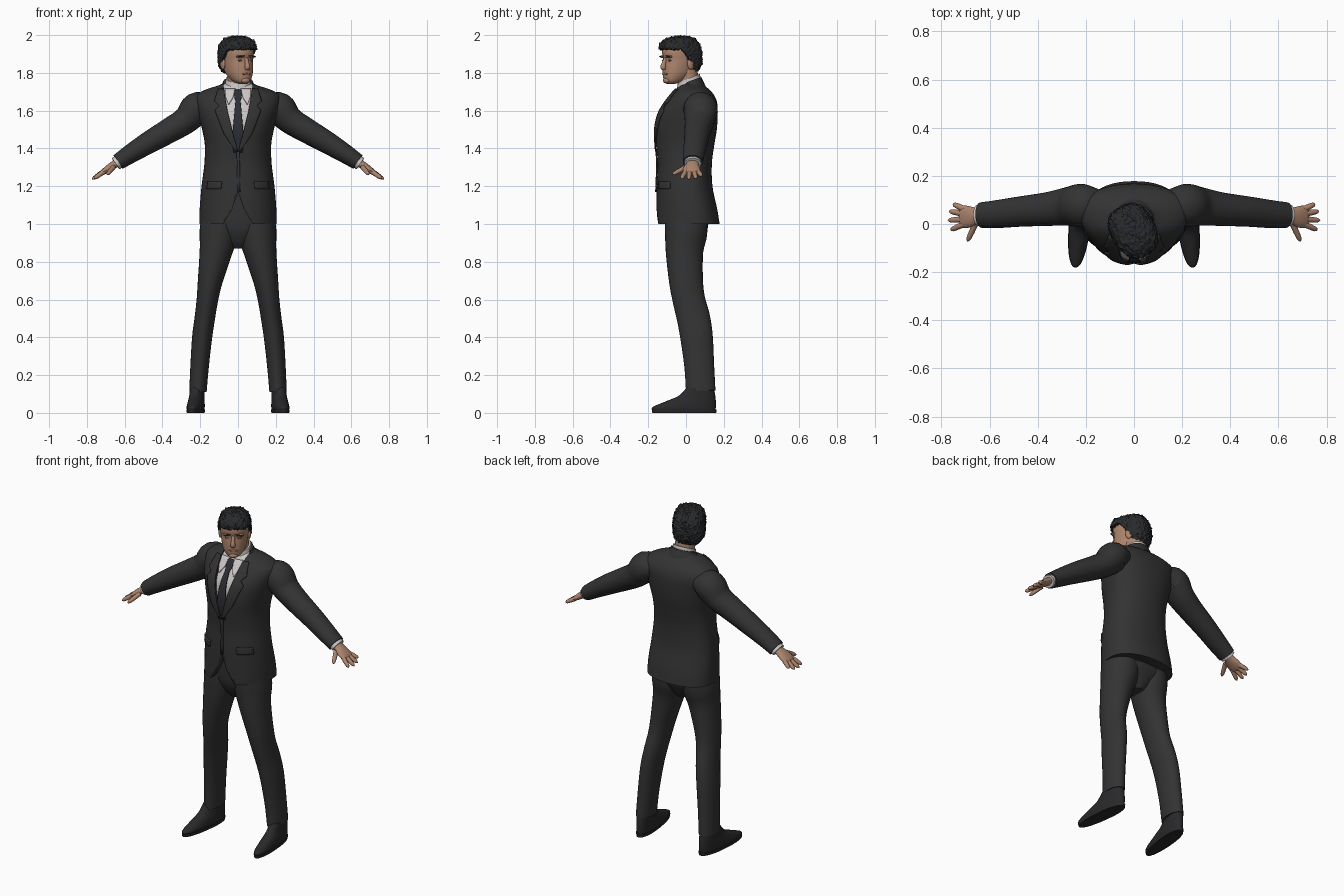
import bpy, bmesh, math
from mathutils import Vector, Matrix, noise

if "Cube" in bpy.data.objects:
    bpy.data.objects.remove(bpy.data.objects["Cube"])


def material(name, r, g, b):
    m = bpy.data.materials.new(name)
    m.use_nodes = True
    m.diffuse_color = (r, g, b, 1)
    node = m.node_tree.nodes["Principled BSDF"]
    node.inputs["Base Color"].default_value = (r, g, b, 1)
    node.inputs["Roughness"].default_value = 0.8
    return m


SUIT = material("charcoal suit", .033, .033, .033)
SHIRT = material("white shirt", .6, .57, .57)
TIE = material("dark tie", .025, .027, .034)
SKIN = material("skin", .42, .235, .155)
LIP = material("lips", .33, .16, .11)
HAIR = material("dark hair", .022, .023, .025)
SHOE = material("dark leather", .022, .022, .024)
SIDES = (("left", 1), ("right", -1))
POWER = 2.2


def finish(name, bm, mat, angle=45):
    bmesh.ops.recalc_face_normals(bm, faces=bm.faces[:])
    mesh = bpy.data.meshes.new(name)
    bm.to_mesh(mesh)
    bm.free()
    mesh.materials.append(mat)
    ob = bpy.data.objects.new(name, mesh)
    bpy.context.collection.objects.link(ob)
    bpy.ops.object.select_all(action="DESELECT")
    ob.select_set(True)
    bpy.context.view_layer.objects.active = ob
    bpy.ops.object.shade_smooth_by_angle(angle=math.radians(angle))
    return ob


def spline(rows, k=5):
    """Smooth in-between rows through the given ones."""
    r = [Vector(q) for q in rows]
    r = [r[0] * 2 - r[1]] + r + [r[-1] * 2 - r[-2]]
    out = []
    for i in range(1, len(r) - 2):
        a, b, c, d = r[i - 1:i + 3]
        for j in range(k):
            t = j / k
            out.append((b * 2 + (c - a) * t + (a * 2 - b * 5 + c * 4 - d) * t * t
                        + (b * 3 - a - c * 3 + d) * t ** 3) / 2)
    return out + [r[-2]]


def skin_rings(name, rings, mat, warp=None):
    bm = bmesh.new()
    loops = [[bm.verts.new(warp(p) if warp else p) for p in ring] for ring in rings]
    n = len(loops[0])
    for a, b in zip(loops, loops[1:]):
        for i in range(n):
            bm.faces.new((a[i], a[(i + 1) % n], b[(i + 1) % n], b[i]))
    bm.faces.new(loops[0])
    bm.faces.new(loops[-1])
    return finish(name, bm, mat)


def body(name, rows, mat, warp=None, n=48, mid=.6, k=5):
    """Stack of level outlines: height, half width, front, back."""
    rings = []
    for z, rx, yf, yb in spline(rows, k):
        ym = yf + (yb - yf) * mid
        ring = []
        for i in range(n):
            c, s = math.cos(math.tau * i / n), math.sin(math.tau * i / n)
            x = math.copysign(abs(c) ** (2 / POWER), c) * rx
            y = math.copysign(abs(s) ** (2 / POWER), s) * (yb - ym if s > 0 else ym - yf)
            ring.append(Vector((x, ym + y, z)))
        rings.append(ring)
    return skin_rings(name, rings, mat, warp)


def tube(name, rows, mat, side=1, warp=None, n=20, k=4):
    """Tube along a path: x, y, z, radius along y, radius across."""
    pts = spline(rows, k)
    rings = []
    for i, p in enumerate(pts):
        d = (pts[min(i + 1, len(pts) - 1)] - pts[max(i - 1, 0)]).to_3d().normalized()
        u = (Vector((0, 1, 0)) - d * d.y).normalized()
        v = d.cross(u)
        ring = []
        for j in range(n):
            t = math.tau * j / n
            q = p.to_3d() + u * math.cos(t) * p[3] + v * math.sin(t) * p[4]
            ring.append(Vector((q.x * side, q.y, q.z)))
        rings.append(ring)
    return skin_rings(name, rings, mat, warp)


# Torso outline, shared by jacket, shirt and the pieces lying on them
TORSO = [(1.0, .205, -.158, .178), (1.08, .203, -.157, .165), (1.2, .193, -.155, .14),
         (1.32, .178, -.15, .137), (1.42, .176, -.158, .15), (1.5, .19, -.162, .163),
         (1.58, .21, -.148, .168), (1.64, .225, -.115, .165), (1.68, .22, -.085, .15),
         (1.71, .175, -.062, .125), (1.735, .1, -.045, .095), (1.75, .075, -.02, .08)]
DENSE = spline(TORSO, 10)


def chest_y(x, z):
    for a, b in zip(DENSE, DENSE[1:]):
        if b[0] >= z:
            break
    _, rx, yf, yb = a.lerp(b, (z - a[0]) / (b[0] - a[0]))
    ym = yf + (yb - yf) * .6
    return ym - (ym - yf) * max(0, 1 - abs(x / rx) ** POWER) ** (1 / POWER)


def patch(name, rows, mat, side=1, off=.004, thick=.007, cols=6, k=4):
    """Thin plate on the chest: height, inner edge, outer edge."""
    bm = bmesh.new()
    rows = [Vector(r) for r in rows]
    fine = [a.lerp(b, j / k) for a, b in zip(rows, rows[1:]) for j in range(k)] + rows[-1:]
    grid = []
    for z, x0, x1 in fine:
        xs = [x0 + (x1 - x0) * j / cols for j in range(cols + 1)]
        grid.append([bm.verts.new((x * side, chest_y(x, z) - off, z)) for x in xs])
    for a, b in zip(grid, grid[1:]):
        for j in range(cols):
            bm.faces.new((a[j], a[j + 1], b[j + 1], b[j]))
    ob = finish(name, bm, mat)
    mod = ob.modifiers.new("thickness", "SOLIDIFY")
    mod.thickness, mod.offset = thick, 0


def cut(ob, outline, y0, y1):
    """Remove a prism drawn in the front plane."""
    bm = bmesh.new()
    face = bm.faces.new([bm.verts.new((x, y0, z)) for x, z in outline])
    ext = bmesh.ops.extrude_face_region(bm, geom=[face])["geom"]
    bmesh.ops.translate(bm, vec=(0, y1 - y0, 0),
                        verts=[g for g in ext if isinstance(g, bmesh.types.BMVert)])
    cutter = finish("cutter", bm, SUIT)
    cutter.hide_render = True
    mod = ob.modifiers.new("cut", "BOOLEAN")
    mod.operation, mod.object = "DIFFERENCE", cutter
    bpy.context.view_layer.objects.active = ob
    bpy.ops.object.modifier_apply(modifier=mod.name)
    bpy.data.objects.remove(cutter)


def ellipsoid(name, centre, size, mat, warp, tilt=0):
    bm = bmesh.new()
    bmesh.ops.create_icosphere(bm, subdivisions=3, radius=1)
    for v in bm.verts:
        p = Matrix.Rotation(tilt, 3, "Y") @ Vector([a * b for a, b in zip(v.co, size)])
        v.co = warp(p + Vector(centre))
    return finish(name, bm, mat)


# Jacket with open neck and cutaway front hem
neckline = [(0, 1.385), (.05, 1.56), (.075, 1.71), (.082, 1.9), (-.082, 1.9), (-.075, 1.71), (-.05, 1.56)]
jacket = body("jacket", TORSO, SUIT)
cut(jacket, neckline, -.3, .015)
cut(jacket, [(0, 1.17), (.03, 1.08), (.09, .98), (-.09, .98), (-.03, 1.08)], -.3, -.09)
collar = tube("jacket_collar", [(0, .02, 1.69, .083, .1), (0, .018, 1.725, .072, .088),
                                (0, .018, 1.75, .064, .078)], SUIT,
              warp=lambda p: p + Vector((0, 0, p.y * .35)))
cut(collar, neckline, -.3, .015)
patch("front_edge", [(1.17, -.002, .012), (1.4, -.008, .008)], SUIT, cols=2)
for word, s in SIDES:
    patch(word + "_lapel", [(1.385, 0, .012), (1.48, .027, .075), (1.6, .056, .122),
                            (1.625, .06, .1), (1.65, .065, .125), (1.715, .074, .105)], SUIT, s, .006)
    patch(word + "_pocket_flap", [(1.185, .09, .165), (1.225, .085, .16)], SUIT, s, .002)

# Shirt and tie
body("shirt", [(z, rx - .012, yf + .012, yb - .012) for z, rx, yf, yb in TORSO[3:]], SHIRT)
tube("shirt_collar", [(0, .012, 1.69, .068, .072), (0, .015, 1.73, .064, .068), (0, .015, 1.765, .058, .064)],
     SHIRT, warp=lambda p: p + Vector((0, 0, p.y * .4)))
patch("tie", [(1.38, -.024, .024), (1.47, -.03, .03), (1.655, -.013, .013),
              (1.67, -.019, .019), (1.71, -.022, .022)], TIE, off=-.003)
for word, s in SIDES:
    patch(word + "_collar_point", [(1.635, .047, .052), (1.67, .026, .065), (1.715, .014, .07)], SHIRT, s, -.003)

# Trousers
body("trouser_seat", [(.87, .03, -.05, .06), (.92, .1, -.085, .09), (1.0, .18, -.11, .118),
                      (1.2, .165, -.115, .11)], SUIT, mid=.5)
for word, s in SIDES:
    tube(word + "_trouser_leg", [
        (.1, 0, 1.04, .112, .095), (.102, 0, .95, .112, .102), (.118, -.008, .85, .099, .086),
        (.147, 0, .7, .09, .066), (.162, .015, .6, .086, .057), (.176, .04, .5, .088, .054),
        (.19, .056, .4, .086, .053), (.203, .07, .25, .079, .049), (.212, .078, .115, .078, .046)],
        SUIT, s, n=28)

    # Shoes, toes turned outward
    def toe_out(p):
        return Vector((s * (.225 - .1 * p.y + p.x), p.y, p.z))
    body(word + "_shoe", [(.01, .041, -.172, .155), (.03, .044, -.178, .158), (.06, .042, -.11, .158),
                          (.09, .039, -.04, .155), (.135, .037, .005, .148)], SHOE, toe_out, n=32)
    body(word + "_sole", [(0, .043, -.178, .16), (.018, .046, -.182, .162)], SHOE, toe_out, n=32, k=1)

    # Sleeves and cuffs
    tube(word + "_sleeve", [
        (.15, .075, 1.625, .07, .06), (.215, .077, 1.612, .09, .087), (.275, .073, 1.55, .08, .072),
        (.36, .062, 1.497, .07, .066), (.47, .052, 1.433, .063, .059), (.57, .041, 1.371, .058, .05),
        (.635, .037, 1.328, .053, .043)], SUIT, s, n=28)
    tube(word + "_cuff", [(.61, .037, 1.345, .045, .036), (.648, .036, 1.319, .045, .036)], SHIRT, s)

    # Hands with palms down
    tube(word + "_palm", [(.62, .036, 1.338, .03, .024), (.655, .034, 1.315, .034, .021),
                          (.685, .03, 1.295, .045, .019), (.715, .03, 1.274, .045, .014),
                          (.724, .03, 1.268, .03, .006)], SKIN, s)
    fingers = {"little": (.062, .752, .083, 1.255), "ring": (.042, .768, .053, 1.241),
               "middle": (.02, .773, .015, 1.237), "index": (.0, .762, -.025, 1.24),
               "thumb": (-.002, .692, -.072, 1.262)}
    for label, (y, tx, ty, tz) in fingers.items():
        base = Vector((.66 if label == "thumb" else .705, y, 1.3 if label == "thumb" else 1.28))
        tip = Vector((tx, ty, tz))
        tube(f"{word}_{label}_finger", [(*base.lerp(tip, t), r, r) for t, r in
             ((0, .013), (.5, .012), (.85, .0095), (1, .002))], SKIN, s, n=12)

# Neck and head, head turned to its left
TURN = Matrix.Translation((-.005, -.025, 0)) @ Matrix.Rotation(math.radians(30), 4, "Z")


def turn(p):
    return TURN @ Vector(p)


tube("neck", [(0, .02, 1.68, .056, .058), (0, .012, 1.75, .056, .056), (0, .0, 1.83, .058, .056)], SKIN)
body("head", [(1.742, .022, -.085, -.04), (1.757, .045, -.098, .0), (1.79, .064, -.103, .045),
              (1.83, .073, -.103, .075), (1.87, .077, -.1, .085), (1.91, .078, -.106, .09),
              (1.95, .07, -.095, .085), (1.98, .045, -.06, .06)], SKIN, turn, mid=.55)
tube("nose", [(0, -.095, 1.88, .008, .01), (0, -.104, 1.855, .012, .01), (0, -.11, 1.832, .016, .014),
              (0, -.107, 1.818, .01, .012)], SKIN, warp=turn)
ellipsoid("mouth", (0, -.1, 1.793), (.026, .007, .006), LIP, turn)
ellipsoid("chin", (0, -.09, 1.76), (.026, .017, .016), SKIN, turn)
for word, s in SIDES:
    ellipsoid(word + "_ear", (s * .08, .012, 1.85), (.01, .02, .033), SKIN, turn)
    ellipsoid(word + "_eye", (s * .032, -.09, 1.866), (.014, .007, .005), LIP, turn)
    ellipsoid(word + "_brow_ridge", (s * .033, -.094, 1.886), (.027, .012, .007), SKIN, turn)
    ellipsoid(word + "_eyebrow", (s * .034, -.102, 1.888), (.023, .006, .004), HAIR, turn, s * .1)

# Curly hair: boxy bumpy cap tucked into the head below the hairline
bm = bmesh.new()
bmesh.ops.create_icosphere(bm, subdivisions=6, radius=1)
for v in bm.verts:
    d = v.co.copy()
    p = d / sum(abs(a) ** 2.6 for a in d) ** (1 / 2.6)
    curl = abs(noise.noise(d * 7)) * .09 + noise.noise(d * 13) * .05
    p *= .97 + curl
    p = Vector((p.x * .092, p.y * .113 - .004, p.z * .108 + 1.888))
    if p.z > 1.92:
        p.y -= .016 * min(1, (p.z - 1.92) / .03) * (d.y < 0) * -d.y
    back = min(1, max(0, (p.y + .055) / .1))
    hairline = 1.922 - .125 * back ** 1.3 + noise.noise(d * 9) * .008
    if p.z < hairline:
        tuck = .72 if p.z > 1.79 else .5
        p.x, p.y = p.x * tuck, p.y * tuck
        p.z = max(p.z, 1.79)
    v.co = turn(p)
finish("hair", bm, HAIR, 60)
